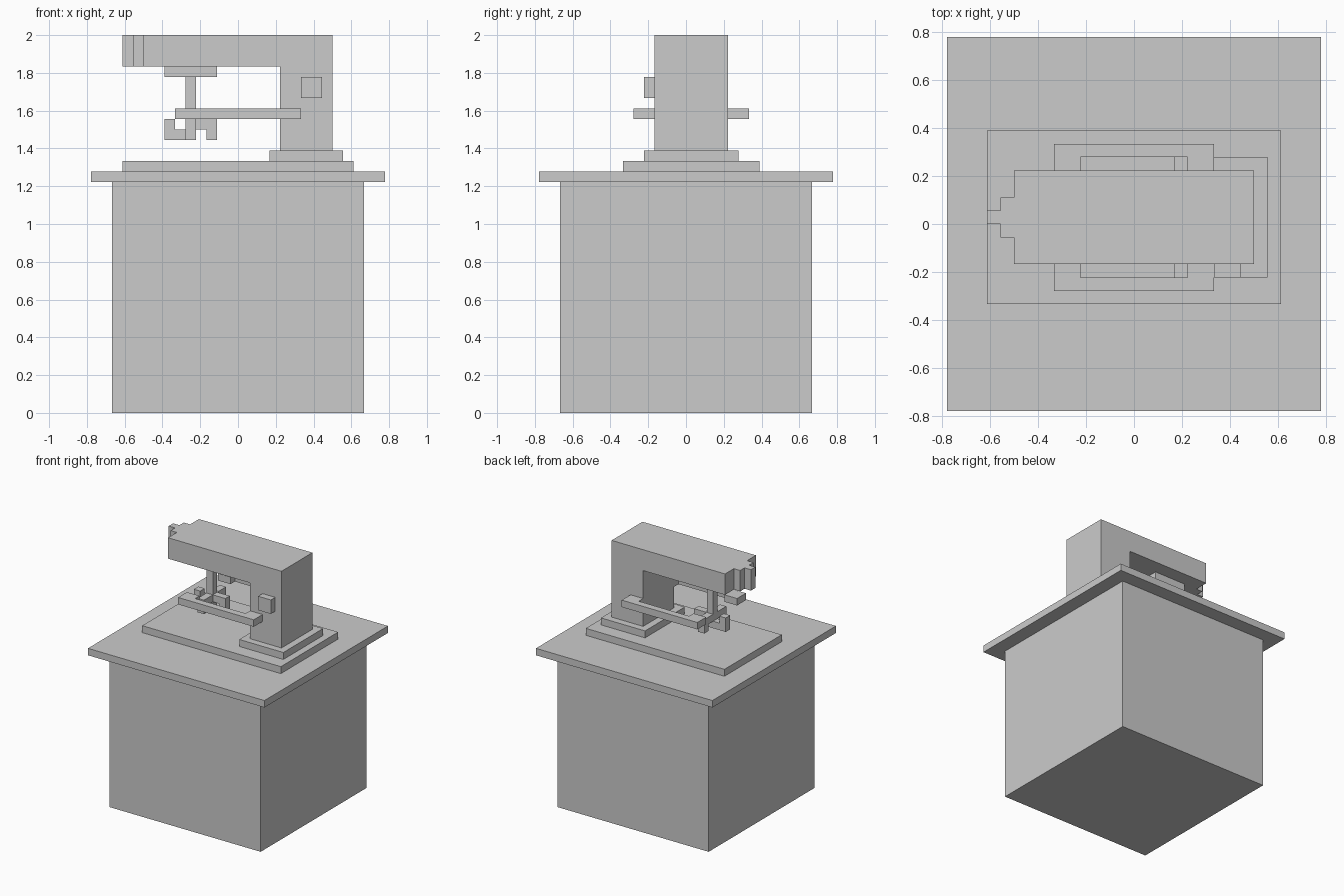
import bpy, bmesh

if "Cube" in bpy.data.objects:
    bpy.data.objects.remove(bpy.data.objects["Cube"])

U = 1 / 18  # the whole model sits on a regular block grid


def prism(name, outline, lo, hi, axis='z'):
    """Extrude a flat outline (grid units): (x, y) along z, or (x, z) along y."""
    def place(p, d):
        return (p[0] * U, p[1] * U, d * U) if axis == 'z' else (p[0] * U, d * U, p[1] * U)
    bm = bmesh.new()
    face = bm.faces.new([bm.verts.new(place(p, lo)) for p in outline])
    ext = bmesh.ops.extrude_face_region(bm, geom=[face])
    step = (hi - lo) * U
    bmesh.ops.translate(bm, verts=[v for v in ext['geom'] if isinstance(v, bmesh.types.BMVert)],
                        vec=(0, 0, step) if axis == 'z' else (0, step, 0))
    bmesh.ops.recalc_face_normals(bm, faces=bm.faces)
    mesh = bpy.data.meshes.new(name)
    bm.to_mesh(mesh)
    bm.free()
    obj = bpy.data.objects.new(name, mesh)
    bpy.context.collection.objects.link(obj)
    return obj


def box(name, x, y, z):
    return prism(name, [(x[0], y[0]), (x[1], y[0]), (x[1], y[1]), (x[0], y[1])], *z)


# Pedestal, table top and stepped plates
box("pedestal", (-12, 12), (-12, 12), (0, 22))
box("table_top", (-14, 14), (-14, 14), (22, 23))
box("bed_plate", (-11, 11), (-6, 7), (23, 24))
box("column_foot", (3, 10), (-4, 5), (24, 25))

# Column and overhanging arm in one piece
prism("column_and_arm", [(4, 25), (9, 25), (9, 36), (-9, 36), (-9, 33), (4, 33)], -3, 4, 'y')

# Stepped nose on the end of the arm
prism("arm_nose", [(-9, -1), (-9, 2), (-10, 2), (-10, 1), (-11, 1), (-11, 0), (-10, 0), (-10, -1)], 33, 36)

# Control block on the front of the column
box("control_block", (6, 8), (-4, -3), (30, 32))

# Bracket-shaped side rails, mirrored about the arm's centre line y = 0.5
rail = [(-6, -5), (6, -5), (6, -3), (4, -3), (4, -4), (-4, -4), (-4, -3), (-6, -3)]
prism("front_rail", rail, 28, 29)
prism("back_rail", [(x, 1 - y) for x, y in rail], 28, 29)

# Head under the arm: mounting plate and spindle
box("head_plate", (-7, -2), (-1, 2), (32, 33))
box("spindle", (-5, -4), (0, 1), (26, 32))

# Four prongs around the spindle with their links
for name, dx, dy, link_z in (("left", -1, 0, 26), ("right", 1, 0, 27),
                             ("front", 0, -1, 27), ("back", 0, 1, 27)):
    x, y = -5 + 2 * dx, 2 * dy
    box(name + "_prong", (x, x + 1), (y, y + 1), (26, 28))
    x, y = -5 + dx, dy
    box(name + "_prong_link", (x, x + 1), (y, y + 1), (link_z, link_z + 1))
